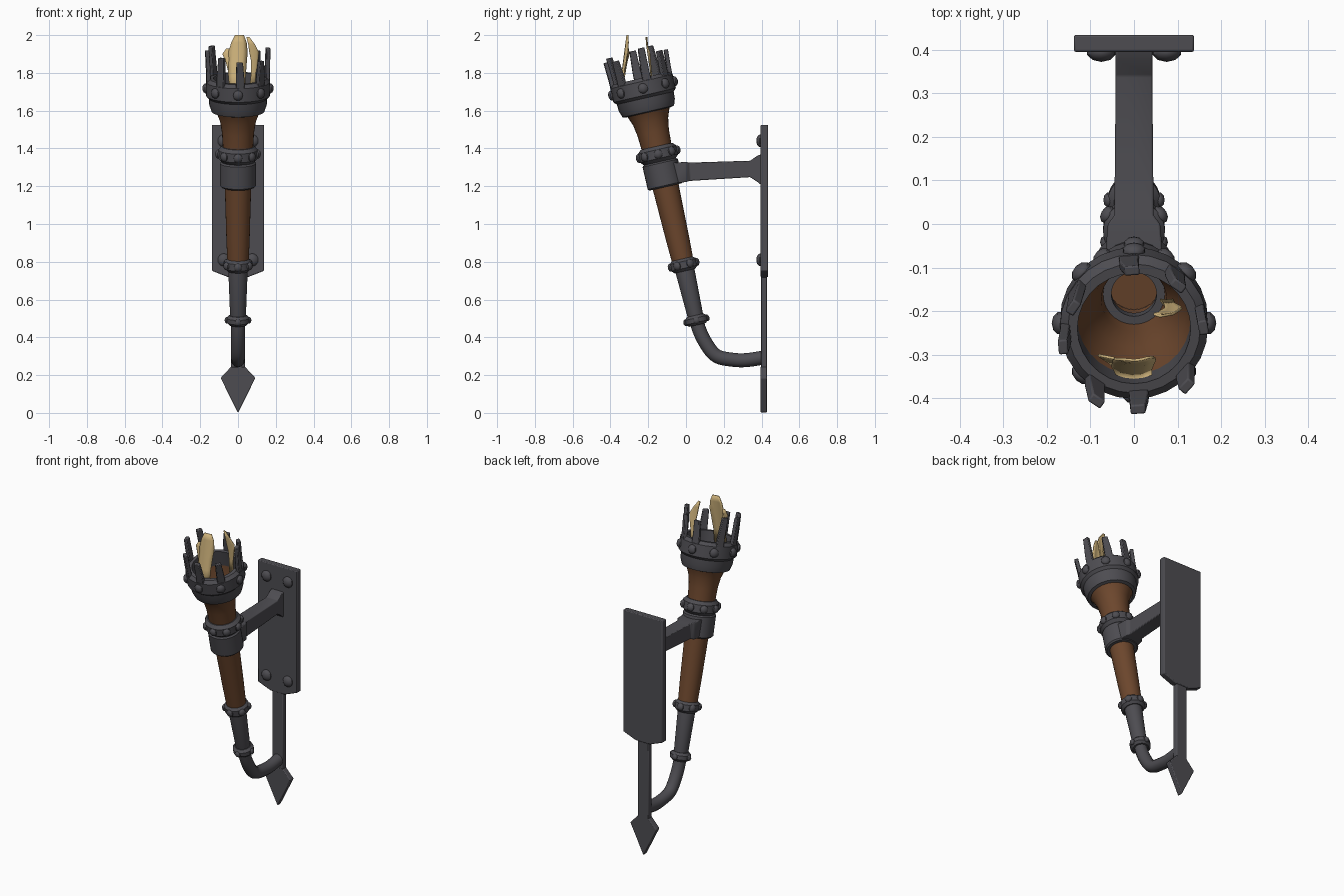
import bpy, bmesh, math, random
from mathutils import Matrix, Vector

if "Cube" in bpy.data.objects:
    bpy.data.objects.remove(bpy.data.objects["Cube"])

random.seed(4)


def material(name, rgb):
    m = bpy.data.materials.new(name)
    m.diffuse_color = (*rgb, 1)
    m.use_nodes = True
    m.node_tree.nodes["Principled BSDF"].inputs["Base Color"].default_value = m.diffuse_color
    return m


IRON = material("dark_iron", (0.075, 0.073, 0.083))
WOOD = material("brown_wood", (0.15, 0.062, 0.026))
FLAME = material("pale_flame", (0.62, 0.45, 0.2))

# leaning frame of the torch: local z runs up the shaft
LEAN = Matrix.Translation((0, 0.055, 0.49)) @ Matrix.Rotation(math.atan(0.23), 4, 'X')


def finish(name, bm, mat, matrix=Matrix(), bevel=0.0):
    bmesh.ops.recalc_face_normals(bm, faces=bm.faces)
    me = bpy.data.meshes.new(name)
    bm.to_mesh(me)
    bm.free()
    me.transform(matrix)
    me.materials.append(mat)
    ob = bpy.data.objects.new(name, me)
    bpy.context.collection.objects.link(ob)
    if bevel:
        mod = ob.modifiers.new("bevel", 'BEVEL')
        mod.width, mod.segments = bevel, 2
    bpy.ops.object.select_all(action='DESELECT')
    ob.select_set(True)
    bpy.context.view_layer.objects.active = ob
    bpy.ops.object.shade_smooth_by_angle(angle=math.radians(35))
    return ob


def bridge(bm, loops, closed=False):
    n = len(loops[0])
    pairs = list(zip(loops, loops[1:])) + ([(loops[-1], loops[0])] if closed else [])
    for a, b in pairs:
        for i in range(n):
            j = (i + 1) % n
            bm.faces.new((a[i], a[j], b[j], b[i]))
    if not closed:
        bm.faces.new(loops[0])
        bm.faces.new(loops[-1])


def lathe(name, profile, mat, closed=False, n=28):
    """Turn (radius, height) points around the torch axis."""
    bm = bmesh.new()
    loops = [[bm.verts.new((r * math.sin(2 * math.pi * i / n),
                            -r * math.cos(2 * math.pi * i / n), h))
              for i in range(n)] for r, h in profile]
    bridge(bm, loops, closed)
    return finish(name, bm, mat, LEAN)


def band(name, r_in, r, lo, hi, c=0.012):
    """Hollow ring with chamfered edges."""
    lathe(name, [(r_in, lo), (r - c, lo), (r, lo + c), (r, hi - c), (r - c, hi), (r_in, hi)],
          IRON, True)


def dome(bm, matrix, r, h):
    bmesh.ops.create_uvsphere(bm, u_segments=10, v_segments=8, radius=1,
                              matrix=matrix @ Matrix.Diagonal((r, h, r, 1)))


def rivets(name, count, radius, t, size):
    bm = bmesh.new()
    for i in range(count):
        spin = Matrix.Rotation(2 * math.pi * i / count, 4, 'Z')
        dome(bm, spin @ Matrix.Translation((0, -radius, t)), size, size * 0.7)
    finish(name, bm, IRON, LEAN)


def loft(name, sections, bevel=0.0):
    """Rectangles (y, half width, low z, high z) joined along y."""
    bm = bmesh.new()
    bridge(bm, [[bm.verts.new(p) for p in ((-w, y, a), (w, y, a), (w, y, b), (-w, y, b))]
                for y, w, a, b in sections])
    return finish(name, bm, IRON, bevel=bevel)


# wooden shaft, flaring into a hollow bowl
lathe("wooden_shaft", [(0.055, 0.28), (0.062, 0.45), (0.069, 0.70), (0.078, 0.90), (0.085, 1.02),
                       (0.095, 1.08), (0.112, 1.125), (0.132, 1.16), (0.145, 1.22),
                       (0.135, 1.24), (0.118, 1.16), (0.095, 1.10), (0.075, 1.02),
                       (0.066, 0.90), (0.06, 0.86)], WOOD)
band("inner_band", 0.052, 0.076, 0.93, 0.965, 0.004)

# iron cup and crown
lathe("cup", [(0.122, 1.13), (0.140, 1.135), (0.152, 1.17), (0.156, 1.23), (0.135, 1.23)],
      IRON, True)
band("crown_ring", 0.130, 0.170, 1.205, 1.315, 0.018)
rivets("crown_rivets", 8, 0.170, 1.26, 0.027)
bm = bmesh.new()
for i in range(8):
    top = 1.45 + random.uniform(-0.025, 0.025)
    spin = Matrix.Rotation(math.radians(45 * i + 8 + random.uniform(-5, 5)), 4, 'Z')
    side = random.uniform(-0.012, 0.012)
    rings = []
    for t, w, r, dx in ((1.24, 0.024, 0.155, 0), (1.35, 0.022, 0.158, 0), (top, 0.017, 0.163, side)):
        rings.append([bm.verts.new(spin @ Vector((dx + sx * w, -r + sy * 0.011, t)))
                      for sx, sy in ((-1, -1), (1, -1), (1, 1), (-1, 1))])
    bridge(bm, rings)
finish("crown_prongs", bm, IRON, LEAN, 0.004)

# collars and lower socket
band("upper_collar", 0.07, 0.104, 0.862, 0.945, 0.018)
rivets("upper_collar_rivets", 8, 0.104, 0.903, 0.024)
band("arm_clamp", 0.06, 0.096, 0.725, 0.862, 0.008)
lathe("lower_socket", [(0.038, 0.0), (0.042, 0.03), (0.052, 0.29), (0.05, 0.31)], IRON)
band("socket_top_ring", 0.045, 0.071, 0.268, 0.335, 0.015)
rivets("socket_top_rivets", 6, 0.070, 0.302, 0.022)
band("socket_bottom_ring", 0.03, 0.060, -0.025, 0.027, 0.014)
rivets("socket_bottom_rivets", 4, 0.058, 0.0, 0.018)

# curved hook tube
cu = bpy.data.curves.new("hook_path", 'CURVE')
cu.dimensions = '3D'
cu.bevel_depth, cu.bevel_resolution, cu.resolution_u = 0.037, 4, 8
cu.use_fill_caps = True
sp = cu.splines.new('BEZIER')
hook = ((0.055, 0.49, -0.015, 0.06), (0.125, 0.338, -0.035, 0.05),
        (0.25, 0.281, -0.06, 0.008), (0.405, 0.292, -0.05, -0.008))
sp.bezier_points.add(len(hook) - 1)
for p, (y, z, dy, dz) in zip(sp.bezier_points, hook):
    p.co = (0, y, z)
    p.handle_left = (0, y + dy, z + dz)
    p.handle_right = (0, y - dy, z - dz)
tmp = bpy.data.objects.new("hook_path", cu)
bpy.context.collection.objects.link(tmp)
bpy.context.view_layer.update()
bm = bmesh.new()
bm.from_mesh(tmp.evaluated_get(bpy.context.evaluated_depsgraph_get()).to_mesh())
bpy.data.objects.remove(tmp)
finish("hook", bm, IRON)

# arm from clamp to plate
loft("arm", [(-0.07, 0.066, 1.215, 1.325), (0.0, 0.06, 1.222, 1.328), (0.02, 0.045, 1.228, 1.325),
             (0.34, 0.042, 1.248, 1.335), (0.375, 0.042, 1.225, 1.36), (0.40, 0.042, 1.205, 1.37)], 0.004)


# wall plate with its strap and arrow tip
def slab(name, half, y0, y1):
    outline = half + [(-x, z) for x, z in reversed(half) if x]
    bm = bmesh.new()
    bridge(bm, [[bm.verts.new((x, y, z)) for x, z in outline] for y in (y0, y1)])
    finish(name, bm, IRON, bevel=0.005)


slab("wall_plate", [(0.05, 0.718), (0.138, 0.752), (0.138, 1.525)], 0.395, 0.434)
slab("strap", [(0.038, 0.20), (0.038, 0.76)], 0.396, 0.430)
slab("arrow_tip", [(0, 0.0), (0.092, 0.185), (0.036, 0.245)], 0.394, 0.430)
bm = bmesh.new()
for sx in (-1, 1):
    for z in (0.81, 1.44):
        dome(bm, Matrix.Translation((sx * 0.075, 0.395, z)), 0.034, 0.023)
finish("plate_rivets", bm, IRON)


# flame tongues: thin curved sheets from (z, left x, right x) rows
def tongue(name, rows, y0, slope, curve):
    bm = bmesh.new()
    mid = (rows[0][1] + rows[0][2]) / 2
    grid = []
    for z, a, b in rows:
        xs = [a + (b - a) * k / 4 for k in range(5)]
        grid.append([bm.verts.new((x, y0 + slope * (z - 1.75) + curve * (x - mid) ** 2, z))
                     for x in xs])
    for lo, hi in zip(grid, grid[1:]):
        for k in range(4):
            bm.faces.new((lo[k], lo[k + 1], hi[k + 1], hi[k]))
    mod = finish(name, bm, FLAME).modifiers.new("thickness", 'SOLIDIFY')
    mod.thickness, mod.offset = 0.006, 0


tongue("front_flame", [(1.68, -0.04, 0.04), (1.78, -0.05, 0.04), (1.85, -0.055, 0.045),
                       (1.91, -0.05, 0.05), (1.96, -0.035, 0.045), (2.0, -0.015, 0.03)],
       -0.345, 0.13, 6)
tongue("left_flame", [(1.80, -0.05, -0.02), (1.86, -0.065, -0.03), (1.90, -0.082, -0.04),
                      (1.93, -0.06, -0.045)], -0.33, 0.12, 5)
tongue("rear_flame", [(1.72, 0.06, 0.09), (1.80, 0.07, 0.095), (1.86, 0.07, 0.105),
                      (1.91, 0.06, 0.11), (1.95, 0.055, 0.09), (1.99, 0.045, 0.06)],
       -0.18, -0.14, 8)
